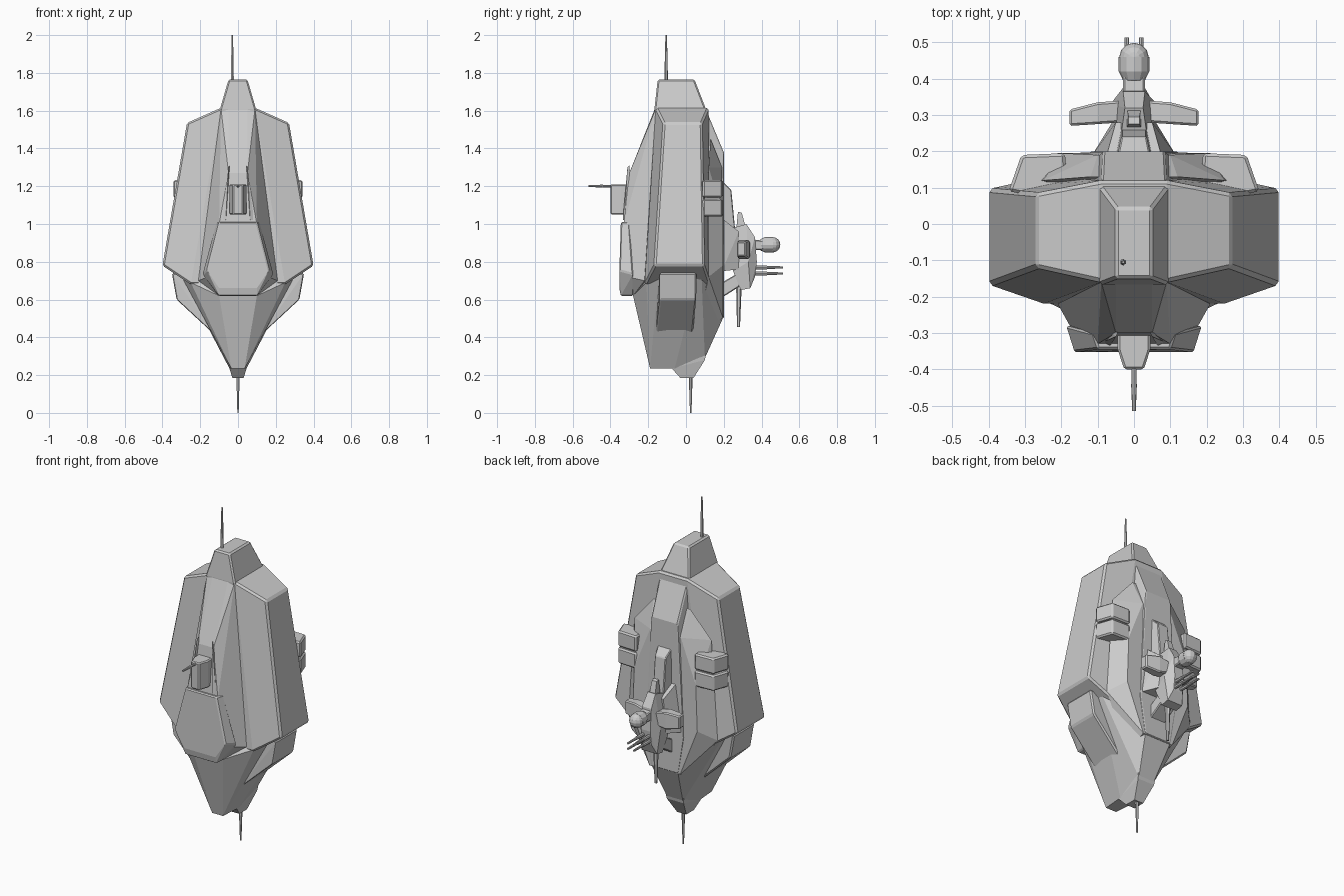
import bpy, bmesh, math
from mathutils import Vector


def finish(name, bm, bevel=0.0, pair=False):
    bmesh.ops.recalc_face_normals(bm, faces=bm.faces[:])
    me = bpy.data.meshes.new(name)
    bm.to_mesh(me)
    bm.free()
    ob = bpy.data.objects.new(name, me)
    bpy.context.collection.objects.link(ob)
    if bevel:
        m = ob.modifiers.new("edge_bevel", 'BEVEL')
        m.width, m.segments, m.limit_method = bevel, 1, 'ANGLE'
        m.angle_limit = math.radians(25)
    if pair:
        ob.modifiers.new("mirror", 'MIRROR')
    return ob


def hull(name, pts, sym=True, bevel=0.0, pair=False):
    """Faceted convex solid; sym reflects the points across x = 0."""
    pts = set(pts)
    if sym:
        pts |= {(-x, y, z) for x, y, z in pts}
    bm = bmesh.new()
    for p in sorted(pts):
        bm.verts.new(p)
    r = bmesh.ops.convex_hull(bm, input=bm.verts[:])
    junk = {v for v in r['geom_interior'] + r['geom_unused'] if isinstance(v, bmesh.types.BMVert)}
    bmesh.ops.delete(bm, geom=list(junk), context='VERTS')
    bmesh.ops.dissolve_limit(bm, angle_limit=math.radians(6), verts=bm.verts[:], edges=bm.edges[:])
    return finish(name, bm, bevel, pair)


def prism(name, yz, x0, x1, **kw):
    """Side profile (y, z) spanning x0..x1."""
    return hull(name, [(x, y, z) for y, z in yz for x in (x0, x1)], sym=False, **kw)


def rod(name, a, b, r1, r2, n=8, pair=False):
    a, b = Vector(a), Vector(b)
    bm = bmesh.new()
    bmesh.ops.create_cone(bm, cap_ends=True, segments=n, radius1=r1, radius2=r2, depth=(b - a).length)
    q = (b - a).to_track_quat('Z', 'Y').to_matrix().to_4x4()
    q.translation = (a + b) / 2
    bm.transform(q)
    return finish(name, bm, pair=pair)


# Main armoured body
hull("main_armour", [
    (0.09, -0.16, 1.615), (0.27, -0.12, 1.535), (0.27, 0.085, 1.535), (0.09, 0.12, 1.615),
    (0.25, -0.22, 0.68), (0.40, -0.168, 0.78), (0.40, 0.097, 0.78), (0.25, 0.13, 0.68)], bevel=0.01)

# Top tower
hull("top_tower", [
    (0.05, -0.15, 1.765), (0.05, 0.045, 1.765), (0.095, -0.167, 1.61), (0.095, 0.105, 1.61),
    (0.09, -0.16, 1.5), (0.09, 0.12, 1.5)], bevel=0.008)

# Front ridge
hull("front_ridge", [
    (0.09, -0.16, 1.61), (0.05, -0.165, 1.61), (0.05, -0.30, 1.27), (0.10, -0.33, 1.0),
    (0.16, -0.31, 0.72), (0.21, -0.22, 0.70), (0.10, -0.28, 0.62), (0.1, -0.1, 0.65)])

# Chin plate with bevelled lower rim
hull("chin_plate", [
    (0.10, -0.345, 1.01), (0.165, -0.353, 0.755), (0.10, -0.353, 0.66),
    (0.115, -0.30, 1.01), (0.188, -0.28, 0.735), (0.105, -0.28, 0.62), (0.10, -0.345, 0.62)], bevel=0.006)

# Lower hull and keel
hull("lower_hull", [
    (0.25, -0.21, 0.69), (0.33, -0.14, 0.78), (0.33, 0.08, 0.78), (0.22, 0.13, 0.69),
    (0.10, -0.28, 0.62), (0.12, -0.12, 0.40), (0.035, -0.19, 0.235), (0.045, -0.06, 0.235),
    (0.12, 0.06, 0.41), (0.10, 0.195, 0.70), (0.085, 0.195, 0.50), (0.05, 0.10, 0.29)])
hull("keel_tip", [
    (0.03, -0.03, 0.185), (0.03, 0.04, 0.185), (0.045, -0.075, 0.235), (0.055, 0.10, 0.28),
    (0.06, -0.03, 0.33), (0.06, 0.11, 0.33)])

# Side pods under the armour
hull("side_pod", [(x, y + dy, z) for x, z, dy in
     ((0.10, 0.76, 0), (0.35, 0.74, 0), (0.325, 0.60, 0), (0.12, 0.41, -0.02))
     for y in (-0.14, 0.055)], sym=False, bevel=0.008, pair=True)

# Back panels
hull("back_panel", [
    (0.12, 0.13, 1.45), (0.10, 0.19, 1.30), (0.20, 0.195, 1.05), (0.21, 0.195, 0.78),
    (0.10, 0.197, 0.50), (0.25, 0.12, 1.30), (0.29, 0.12, 0.72), (0.10, 0.06, 0.45)])
hull("back_spine", [
    (0.09, 0.10, 1.62), (0.085, 0.20, 1.38), (0.12, 0.20, 0.72), (0.085, 0.20, 0.50),
    (0.11, 0.10, 1.45), (0.17, 0.10, 0.7), (0.08, 0.08, 0.48)], bevel=0.005)

# Stacked boxes on the back shoulders
for i, z in enumerate((1.04, 1.14)):
    hull(f"shoulder_box_{i + 1}", [(x, y, z + h) for x, y in
         ((0.18, 0.06), (0.345, 0.09), (0.31, 0.19), (0.19, 0.195))
         for h in (0.0, 0.092)], sym=False, bevel=0.008, pair=True)
prism("shoulder_box_core", [(0.06, 1.06), (0.18, 1.06), (0.18, 1.21), (0.06, 1.21)], 0.2, 0.30, pair=True)

# Front gun, its barrel and guard blades
hull("front_gun", [(x, y, z) for x, y in ((0.045, -0.30), (0.045, -0.345), (0.027, -0.40))
                   for z in (1.05, 1.21)], bevel=0.006)
rod("front_gun_sleeve", (0, -0.39, 1.2), (0, -0.45, 1.2), 0.007, 0.007)
rod("front_gun_barrel", (0, -0.44, 1.2), (0, -0.515, 1.202), 0.008, 0.005)
hull("gun_guard", [
    (0.045, -0.30, 1.31), (0.05, -0.31, 1.30), (0.065, -0.335, 1.02), (0.085, -0.325, 1.02),
    (0.055, -0.28, 1.02), (0.085, -0.27, 1.02)], sym=False, pair=True)

# Antennas
rod("top_antenna_base", (-0.03, -0.105, 1.75), (-0.03, -0.105, 1.85), 0.009, 0.008, 6)
rod("top_antenna", (-0.03, -0.105, 1.84), (-0.03, -0.105, 2.0), 0.008, 0.004, 6)
rod("bottom_antenna", (0, 0.025, 0.19), (0, 0.025, 0.0), 0.010, 0.004, 6)

# Rear turret mount
hull("turret_neck", [
    (0.045, 0.19, 1.23), (0.035, 0.24, 1.18), (0.035, 0.24, 1.03), (0.05, 0.19, 0.98),
    (0.035, 0.26, 0.97)], bevel=0.004)
hull("turret_base", [
    (0.075, 0.19, 1.03), (0.115, 0.19, 0.75), (0.05, 0.28, 0.96), (0.06, 0.28, 0.76)])
prism("turret_strut", [(0.19, 0.69), (0.19, 0.61), (0.285, 0.67), (0.275, 0.74)], -0.05, 0.05, bevel=0.005)

# Rear turret body, fin and blade
hull("turret_body", [
    (0.035, 0.25, 0.98), (0.025, 0.32, 1.0), (0.03, 0.365, 0.93), (0.03, 0.375, 0.80),
    (0.06, 0.25, 0.75), (0.065, 0.33, 0.80), (0.05, 0.34, 0.66), (0.05, 0.29, 0.65), (0.03, 0.365, 0.72)])
hull("turret_fin", [
    (0.015, 0.275, 1.065), (0.015, 0.295, 1.06), (0.02, 0.265, 0.96), (0.02, 0.32, 0.97)])
rod("turret_blade", (0, 0.28, 0.68), (0, 0.278, 0.455), 0.015, 0.008, 6)

# Rear turret wings
hull("turret_wing", [(x, y, z) for x, y0, y1, z0, z1 in
     ((0.03, 0.28, 0.34, 0.83, 0.90), (0.10, 0.275, 0.335, 0.815, 0.915), (0.178, 0.27, 0.315, 0.83, 0.905))
     for y in (y0, y1) for z in (z0, z1)], sym=False, bevel=0.006, pair=True)

# Sensor head
prism("sensor_arm", [(0.34, 0.86), (0.42, 0.865), (0.42, 0.91), (0.34, 0.92)], -0.03, 0.03, bevel=0.005)
rod("sensor_collar", (0, 0.395, 0.89), (0, 0.42, 0.89), 0.03, 0.042, 12)
rod("sensor_barrel", (0, 0.42, 0.89), (0, 0.46, 0.89), 0.042, 0.042, 12)
bm = bmesh.new()
bmesh.ops.create_uvsphere(bm, u_segments=12, v_segments=8, radius=0.041)
for v in bm.verts:
    v.co += Vector((0, 0.458, 0.89))
finish("sensor_dome", bm)

# Rear twin guns
for i, z in enumerate((0.738, 0.77)):
    rod(f"rear_gun_sleeve_{i + 1}", (0.02, 0.33, z), (0.02, 0.43, z), 0.011, 0.010, 8, pair=True)
    rod(f"rear_gun_barrel_{i + 1}", (0.02, 0.42, z), (0.02, 0.513, z), 0.008, 0.006, 8, pair=True)
